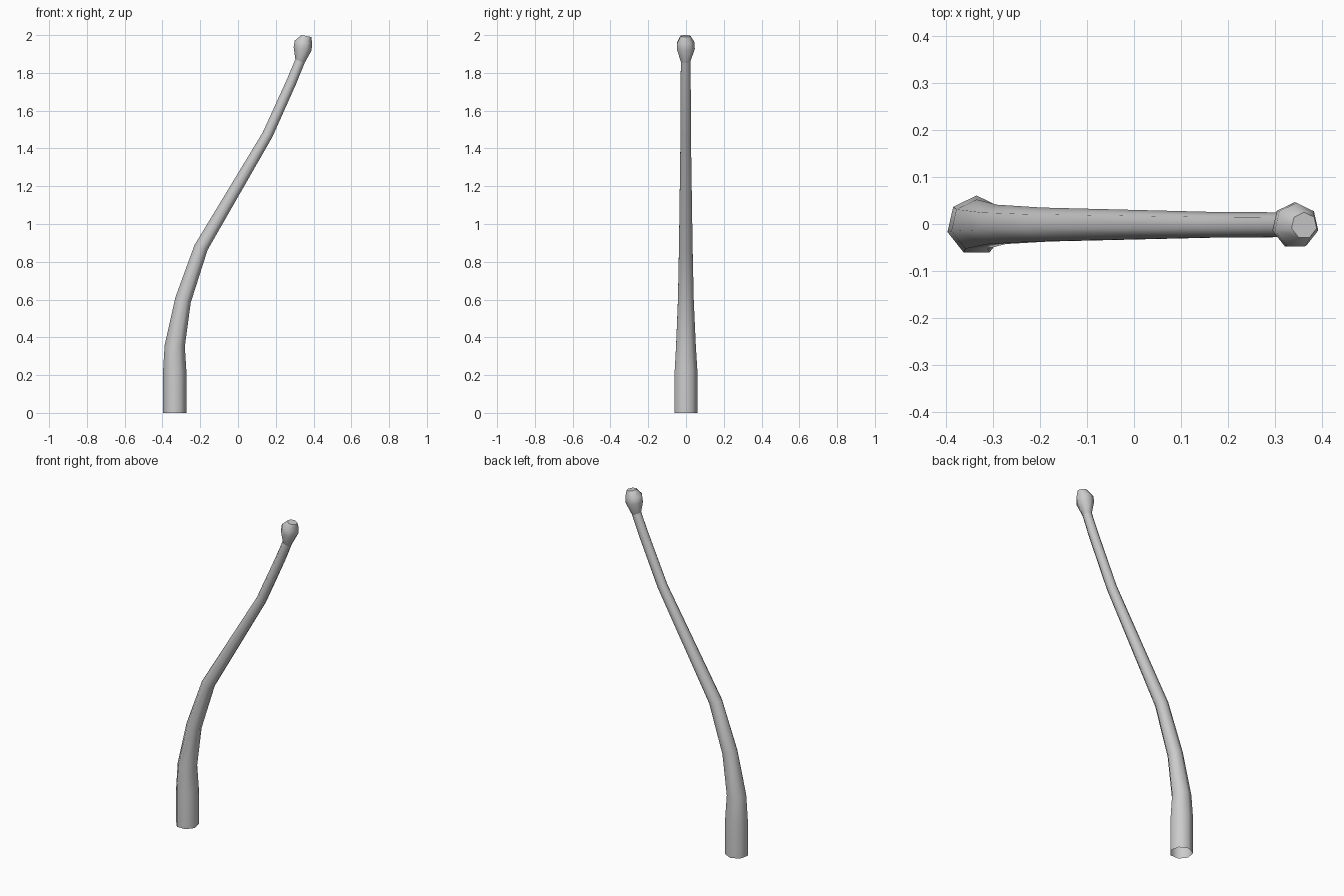
import bpy, bmesh
from math import sin, cos, pi, radians

if "Cube" in bpy.data.objects:
    bpy.data.objects.remove(bpy.data.objects["Cube"])

SIDES = 7
Y0 = -0.003

# stations along the bent stalk: x, z, radius, tilt in degrees
stem = [(-.335, 0, .0636, 0), (-.335, .217, .0636, 0), (-.335, .355, .055, 3),
        (-.291, .597, .044, 18), (-.196, .875, .038, 20), (.156, 1.472, .029, 26),
        (.283, 1.753, .028, 22), (.328, 1.862, .027, 22)]
bulb = [stem[-1], (.342, 1.927, .0495, 10), (.346, 1.962, .048, 10),
        (.362, 1.995, .028, 11)]


def tube(name, stations, cap_end=False):
    bm = bmesh.new()
    rings = []
    for x, z, r, tilt in stations:
        t = radians(tilt)
        ring = []
        for i in range(SIDES):
            a = pi / 2 + 2 * pi * i / SIDES
            u, v = r * cos(a), r * sin(a)
            ring.append(bm.verts.new((x + u * cos(t), Y0 + v, z - u * sin(t))))
        rings.append(ring)
    for a, b in zip(rings, rings[1:]):
        for i in range(SIDES):
            j = (i + 1) % SIDES
            bm.faces.new((a[i], a[j], b[j], b[i]))
    if cap_end:
        bm.faces.new(rings[-1])
    for f in bm.faces:
        f.smooth = len(f.verts) == 4
    me = bpy.data.meshes.new(name)
    bm.to_mesh(me)
    bm.free()
    ob = bpy.data.objects.new(name, me)
    bpy.context.collection.objects.link(ob)
    return ob


# curved tapering stalk, open at the base
tube("stalk", stem)
# rounded tip
tube("tip_bulb", bulb, cap_end=True)
